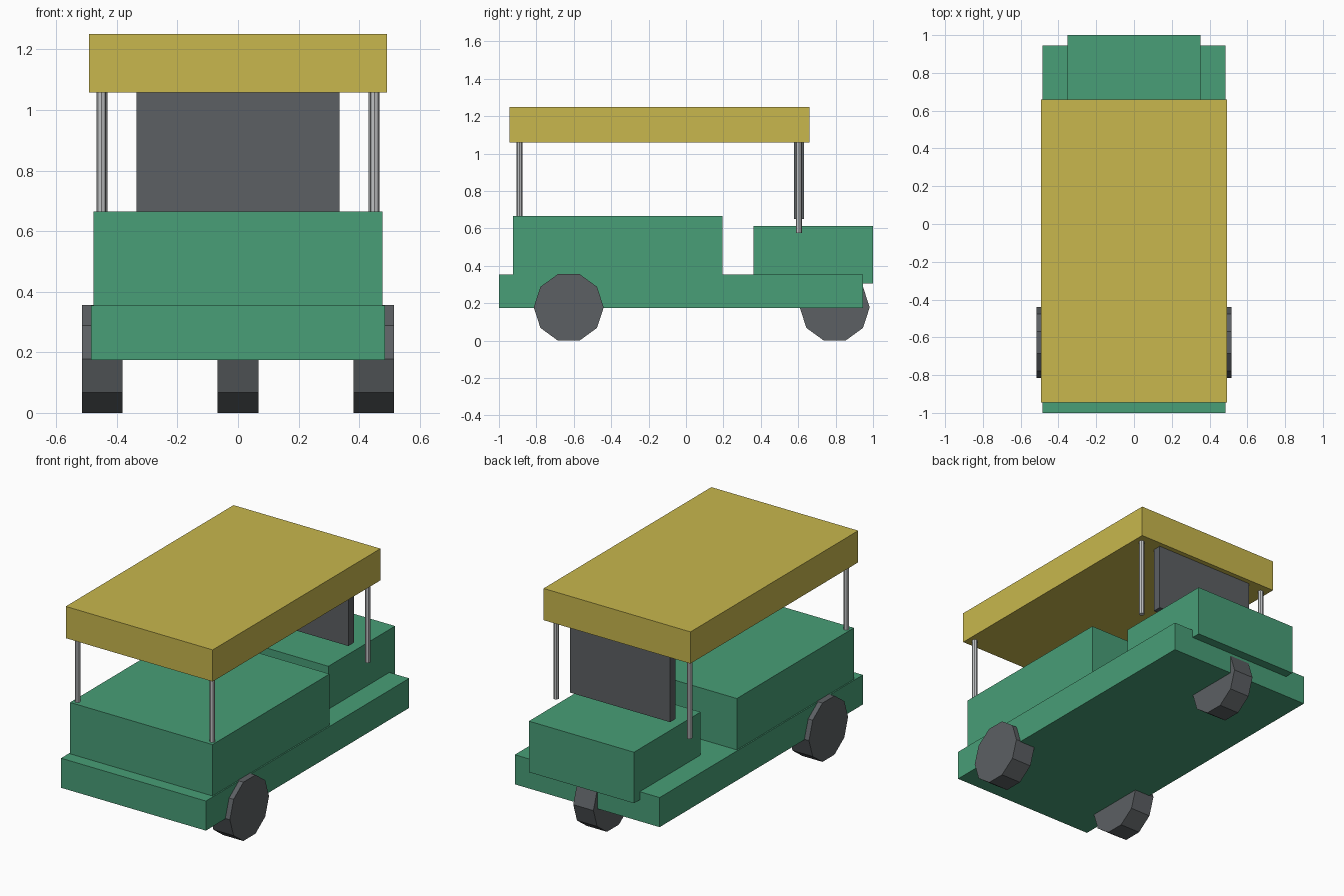
import bpy
import math
from mathutils import Matrix

cube = bpy.data.objects.get("Cube")
if cube:
    bpy.data.objects.remove(cube, do_unlink=True)


def material(name, rgb):
    mat = bpy.data.materials.new(name)
    mat.use_nodes = True
    color = (*rgb, 1.0)
    mat.diffuse_color = color
    mat.node_tree.nodes["Principled BSDF"].inputs["Base Color"].default_value = color
    return mat


green = material("body green", (0.065, 0.342, 0.184))
yellow = material("canopy yellow", (0.578, 0.474, 0.074))
dark = material("dark grey", (0.107, 0.117, 0.125))
steel = material("light steel", (0.53, 0.54, 0.55))


def finish(name, mat):
    obj = bpy.context.object
    obj.name = obj.data.name = name
    obj.data.materials.append(mat)
    return obj


def box(name, mat, half_width, y, z):
    """Box centred on x, spanning the given y and z ranges."""
    size = (2 * half_width, y[1] - y[0], z[1] - z[0])
    bpy.ops.mesh.primitive_cube_add(size=1, location=(0, sum(y) / 2, sum(z) / 2))
    obj = finish(name, mat)
    obj.data.transform(Matrix.Diagonal((*size, 1)))
    return obj


def wheel(name, x, y):
    """Ten-sided wheel resting on a flat edge."""
    radius = 0.187
    bpy.ops.mesh.primitive_cylinder_add(
        vertices=10, radius=radius, depth=0.135,
        location=(x, y, radius * math.cos(math.pi / 10)))
    obj = finish(name, dark)
    obj.data.transform(Matrix.Rotation(math.pi / 2, 4, "Y"))
    # The primitive's first vertex must point along y
    return obj


def post(name, x, y, z):
    bpy.ops.mesh.primitive_cylinder_add(
        vertices=8, radius=0.016, depth=z[1] - z[0], location=(x, y, sum(z) / 2))
    return finish(name, steel)


# Body
box("chassis", green, 0.485, (-1.0, 0.945), (0.175, 0.354))
box("front_body", green, 0.477, (-0.925, 0.195), (0.354, 0.665))
box("rear_body", green, 0.352, (0.362, 1.0), (0.305, 0.614))

# Canopy and back panel
box("canopy", yellow, 0.492, (-0.945, 0.66), (1.058, 1.25))
box("back_panel", dark, 0.335, (0.577, 0.63), (0.65, 1.058))

# Mirrored posts and front wheels
for side, s in (("left", 1), ("right", -1)):
    post("front_post_" + side, s * 0.451, -0.89, (0.66, 1.06))
    post("rear_post_" + side, s * 0.447, 0.603, (0.575, 1.06))
    wheel("front_wheel_" + side, s * 0.448, -0.627)

# Single rear wheel
wheel("rear_wheel", 0, 0.795)
